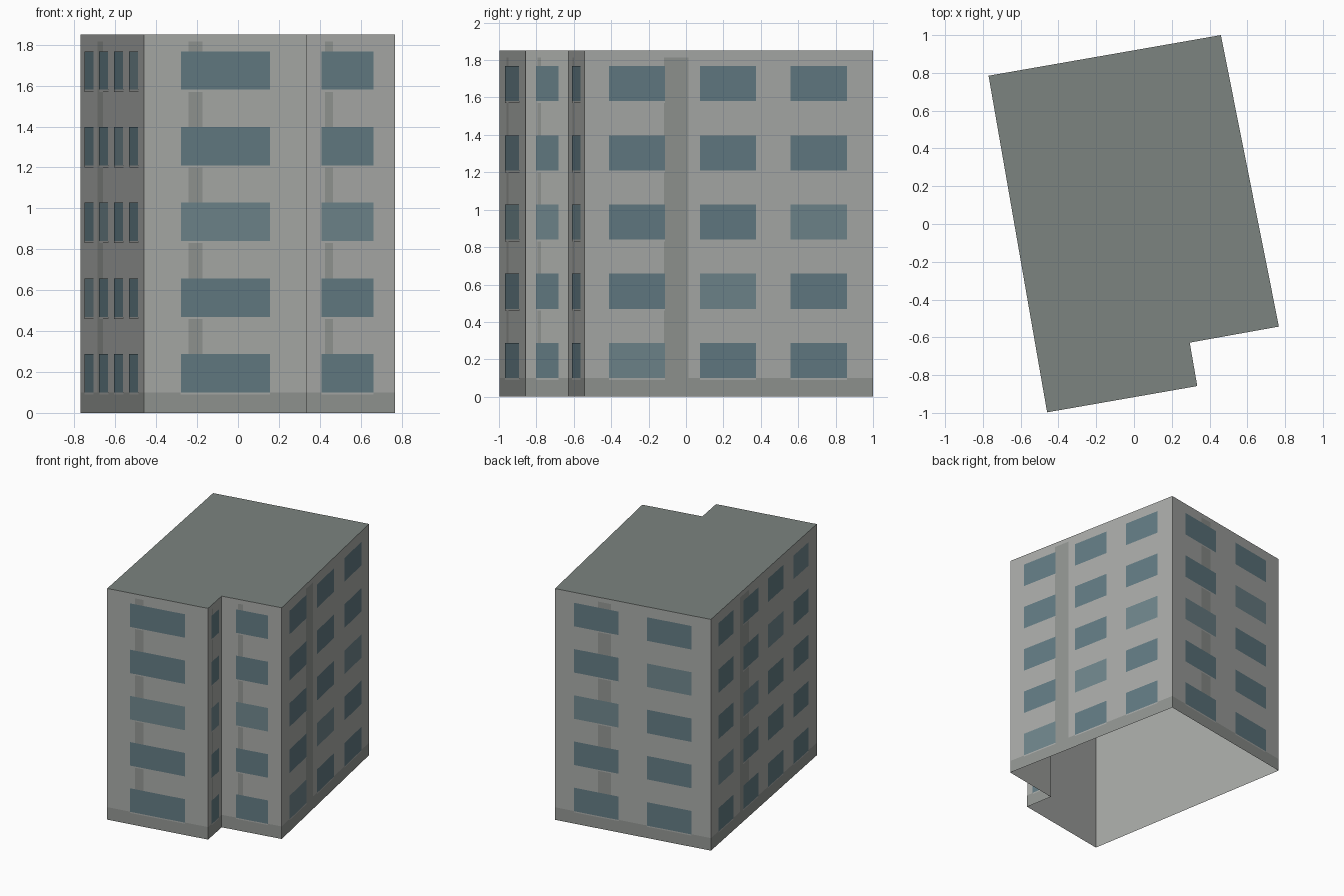
import bpy
import bmesh
from mathutils import Vector

if "Cube" in bpy.data.objects:
    bpy.data.objects.remove(bpy.data.objects["Cube"])

H = 1.85              # building height
FLOORS, PITCH = 5, 0.37
# Footprint, counter-clockwise, starting at the front left corner
PLAN = [Vector(p) for p in [(-0.46, -0.997), (0.335, -0.858), (0.295, -0.628),
                            (0.767, -0.543), (0.46, 1.0), (-0.77, 0.785)]]
# Window spans along each wall (fractions of its length), floor of first pale pane
WINDOWS = [
    ([(0.226, 0.774)], 2),                                   # front
    ([(0.24, 0.76)], 2),                                     # step return
    ([(0.24, 0.776)], 2),                                    # recessed front
    ([(0.085, 0.279), (0.40, 0.594), (0.714, 0.909)], 0),    # right
    ([(0.122, 0.41), (0.59, 0.878)], 2),                     # back
    ([(0.07, 0.212), (0.303, 0.445), (0.538, 0.682), (0.778, 0.92)], 1),  # left
]


def material(name, rgb):
    m = bpy.data.materials.new(name)
    m.diffuse_color = (*rgb, 1)
    m.use_nodes = True
    m.node_tree.nodes["Principled BSDF"].inputs["Base Color"].default_value = m.diffuse_color
    return m


WALL = material("concrete", (0.40, 0.41, 0.395))
ROOF = material("roofing", (0.20, 0.23, 0.215))
BAND = material("weathered_concrete", (0.29, 0.305, 0.29))
GLASS = material("glass", (0.125, 0.20, 0.23))
PALE = material("pale_glass", (0.16, 0.24, 0.265))


def mesh_object(name, polygons, mat):
    bm = bmesh.new()
    for poly in polygons:
        bm.faces.new([bm.verts.new(p) for p in poly])
    bmesh.ops.remove_doubles(bm, verts=bm.verts, dist=1e-5)
    me = bpy.data.meshes.new(name)
    bm.to_mesh(me)
    bm.free()
    me.materials.append(mat)
    ob = bpy.data.objects.new(name, me)
    bpy.context.collection.objects.link(ob)
    return ob


def panel(i, u0, u1, z0, z1, out=0.0):
    """Rectangle on wall i, from fraction u0 to u1, lifted outwards."""
    a, b = PLAN[i], PLAN[(i + 1) % len(PLAN)]
    d = (b - a).normalized()
    n = Vector((d.y, -d.x)) * out
    p, q = a.lerp(b, u0) + n, a.lerp(b, u1) + n
    return [(*p, z0), (*q, z0), (*q, z1), (*p, z1)]


# Open-bottomed shell: walls and flat roof
sides = range(len(PLAN))
mesh_object("walls", [panel(i, 0, 1, 0, H) for i in sides], WALL)
mesh_object("roof", [[(*p, H) for p in PLAN]], ROOF)

# Painted base band and one vertical strip per wall
mesh_object("base_band", [panel(i, 0, 1, 0, 0.10, 0.001) for i in sides], BAND)
mesh_object("vertical_strips",
            [panel(i, 0.275, 0.36, 0.10, 1.815, 0.001) for i in sides], BAND)

# Windows with a narrow pale sill under each
panes, pale_panes, sills = [], [], []
for i, (spans, first) in enumerate(WINDOWS):
    for col, (u0, u1) in enumerate(spans):
        for floor in range(FLOORS):
            z = 0.10 + floor * PITCH
            group = pale_panes if floor == col + first else panes
            group.append(panel(i, u0, u1, z, z + 0.188, 0.003))
            sills.append(panel(i, u0, u1, z - 0.01, z, 0.002))
mesh_object("windows", panes, GLASS)
mesh_object("pale_windows", pale_panes, PALE)
mesh_object("window_sills", sills, WALL)
